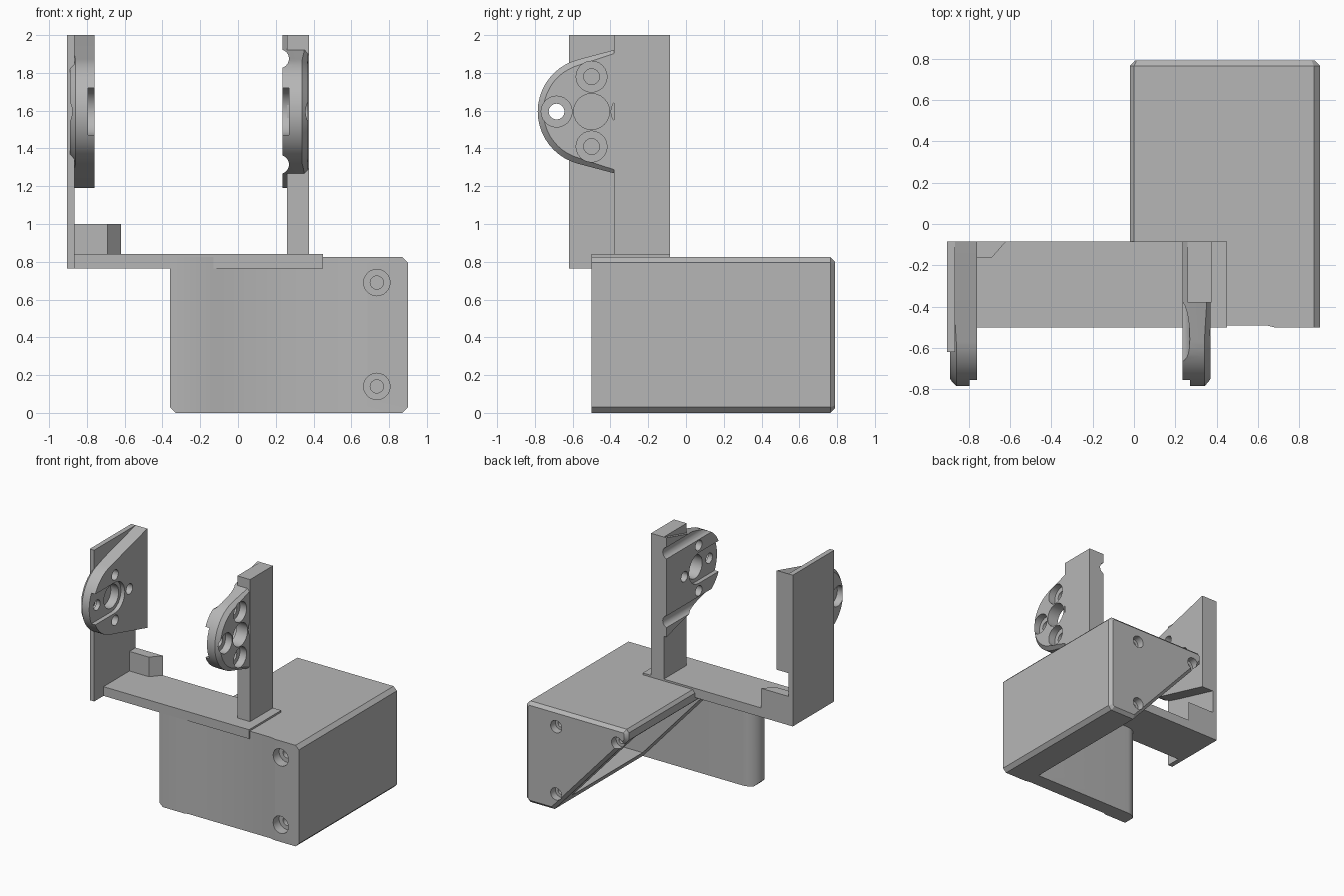
import bpy, bmesh, math
from mathutils import Vector

cube = bpy.data.objects.get("Cube")
if cube:
    bpy.data.objects.remove(cube, do_unlink=True)

grey = bpy.data.materials.new("plain_grey")
grey.use_nodes = True
grey.diffuse_color = (0.47, 0.47, 0.47, 1)
grey.node_tree.nodes["Principled BSDF"].inputs["Base Color"].default_value = grey.diffuse_color


def prism(name, pts, axis, lo, hi, chamfer=None):
    """Extrude a 2D outline along an axis; chamfer = (end, width, edge rule)."""
    place = {"x": lambda u, v, t: (t, u, v),
             "y": lambda u, v, t: (u, t, v),
             "z": lambda u, v, t: (u, v, t)}[axis]
    bm = bmesh.new()
    ends = [[bm.verts.new(place(u, v, t)) for u, v in pts] for t in (lo, hi)]
    for ring in ends:
        bm.faces.new(ring)
    n = len(pts)
    for i in range(n):
        j = (i + 1) % n
        bm.faces.new((ends[0][i], ends[0][j], ends[1][j], ends[1][i]))
    bmesh.ops.recalc_face_normals(bm, faces=bm.faces)
    if chamfer:
        end, width, rule = chamfer
        edges = [e for e in bm.edges
                 if all(v in ends[end] and rule(v.co) for v in e.verts)]
        bmesh.ops.bevel(bm, geom=edges, offset=width, segments=1, affect="EDGES")
    mesh = bpy.data.meshes.new(name)
    bm.to_mesh(mesh)
    bm.free()
    mesh.materials.append(grey)
    ob = bpy.data.objects.new(name, mesh)
    bpy.context.collection.objects.link(ob)
    return ob


def box(name, x, y, z):
    return prism(name, [(x[0], y[0]), (x[1], y[0]), (x[1], y[1]), (x[0], y[1])], "z", *z)


def arc(cu, cv, r, start, end, steps):
    angles = [math.radians(start + (end - start) * i / steps) for i in range(steps + 1)]
    return [(cu + r * math.cos(a), cv + r * math.sin(a)) for a in angles]


def circle(u, v, r, n=24):
    return arc(u, v, r, 0, 360 - 360 / n, n - 1)


def cut(ob, cutters):
    """Subtract (outline, axis, lo, hi) prisms one after another."""
    bpy.context.view_layer.objects.active = ob
    for spec in cutters:
        tool = prism("cutter", *spec)
        tool.hide_render = True
        mod = ob.modifiers.new("cut", "BOOLEAN")
        mod.operation, mod.solver, mod.object = "DIFFERENCE", "EXACT", tool
        bpy.ops.object.modifier_apply(modifier=mod.name)
        bpy.data.objects.remove(tool, do_unlink=True)


def smooth(ob):
    bpy.ops.object.select_all(action="DESELECT")
    ob.select_set(True)
    bpy.context.view_layer.objects.active = ob
    bpy.ops.object.shade_smooth_by_angle(angle=math.radians(30))


# Housing: wedge-shaped shell, open along its sloping side
c = 0.03
wedge = [(0.65, 0), (0.9 - c, 0), (0.9, c), (0.9, 0.825 - c), (0.9 - c, 0.825),
         (0.0, 0.825), (-0.02, 0.8), (-0.02, 0.74)]
housing = prism("housing", wedge, "y", -0.4, 0.79, (1, 0.025, lambda p: True))
cavity = [(0.8, 0.1), (0.8, 0.73), (-0.3, 0.73), (-0.3, 0.1)]
cut(housing, [(cavity, "y", -0.24, 0.67)])
for x, z in ((0.62, 0.69), (0.07, 0.7), (0.62, 0.14)):
    cut(housing, [(circle(x, z, 0.05), "y", 0.73, 0.9),
                  (circle(x, z, 0.025), "y", 0.6, 0.8)])
smooth(housing)

# Front wall: shallow recess in front, rounded free end, chamfered corners
wall = [(-0.36, -0.5), (-0.13, -0.5), (-0.11, -0.49), (0.64, -0.49), (0.68, -0.5),
        (0.9, -0.5), (0.9, -0.37)] + arc(-0.25, -0.48, 0.11, 90, 180, 8)
front_wall = prism("front_wall", wall, "z", 0, 0.825)
for x, z, dx, dz in ((-0.36, 0, 1, 1), (0.9, 0, -1, 1), (0.9, 0.825, -1, -1)):
    corner = [(x - dx, z - dz), (x + dx * c, z - dz), (x + dx * c, z),
              (x, z + dz * c), (x - dx, z + dz * c)]
    cut(front_wall, [(corner, "y", -0.8, 0)])
for part in (front_wall, housing):
    for z in (0.14, 0.69):
        cut(part, [(circle(0.735, z, 0.07), "y", -0.6, -0.42),
                   (circle(0.735, z, 0.035), "y", -0.6, -0.3)])
smooth(front_wall)
smooth(housing)

# Cross plate and the left-hand upright with its stop block
back = -0.085
box("cross_plate", (-0.9, 0.45), (-0.5, back), (0.765, 0.84))
box("outer_upright", (-0.905, -0.865), (-0.62, back), (0.765, 2))
prism("stop_block", [(-0.87, back), (-0.62, back), (-0.69, -0.165), (-0.87, -0.165)],
      "z", 0.83, 1.0)

# Mounting lugs: rounded nose tapering out to the back edge
cy, cz, r = -0.5, 1.595, 0.285
lug = [(back, 2.0)] + arc(cy, cz, r, 104, 256, 20) + [(back, 1.19)]
nose = lambda p: p.y < -0.2
bolts = [(cy + 0.185 * dy, cz + 0.185 * dz) for dy, dz in ((-1, 0), (1, 0), (0, 1), (0, -1))]
slot = arc(cy, cz, 0.125, -90, 90, 12) + [(-1, cz + 0.125), (-1, cz - 0.125)]


def lug_cuts(inner, outer):
    """Slot on the inner face, bolt holes through, counterbores outside."""
    s = 1 if outer > inner else -1
    span = lambda a, b: (min(a, b), max(a, b))
    cuts = [(slot, "x", *span(inner - 0.1 * s, inner + 0.035 * s)),
            (circle(cy, cz, 0.095), "x", *span(inner - 0.1 * s, outer + 0.1 * s))]
    for y, z in bolts:
        cuts.append((circle(y, z, 0.042, 16), "x", *span(inner - 0.1 * s, outer + 0.1 * s)))
        cuts.append((circle(y, z, 0.082), "x", *span(outer - 0.06 * s, outer + 0.1 * s)))
    return cuts


left_lug = prism("outer_lug", lug, "x", -0.89, -0.76, (0, 0.03, nose))
cut(left_lug, lug_cuts(-0.76, -0.89))
smooth(left_lug)

inner_lug = prism("inner_lug", lug, "x", 0.235, 0.37, (1, 0.03, nose))
grooves = [(circle(0.22, z, 0.05), "y", -1, 0.1) for z in (1.875, 1.315)]
cut(inner_lug, lug_cuts(0.235, 0.37) + grooves)
smooth(inner_lug)

# Inner upright column carrying the second lug
column = box("inner_upright", (0.26, 0.375), (-0.38, back), (0.83, 2))
cut(column, grooves + [(circle(*bolts[1], 0.042, 16), "x", 0.1, 0.31)])
smooth(column)
